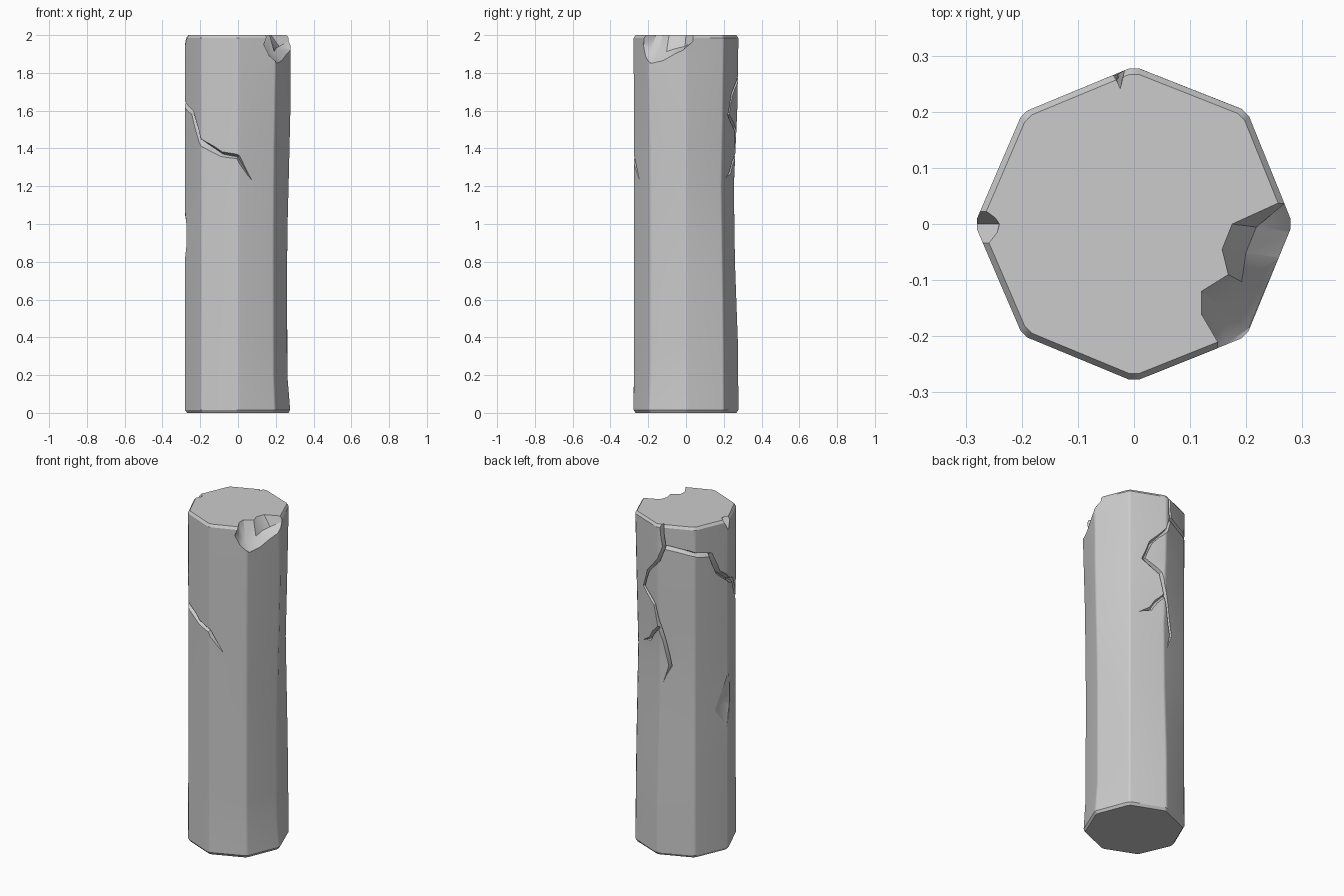
import bpy, bmesh, math
from mathutils import Vector

if "Cube" in bpy.data.objects:
    bpy.data.objects.remove(bpy.data.objects["Cube"])

# corner radii along the height; corner k sits at k * 45 degrees
DEFAULT = [(0, .281), (.4, .279), (1.2, .278), (2, .281)]
WORN = {
    0: [(0, .281), (.2, .264), (.9, .263), (1.3, .274), (1.6, .281), (2, .283)],
    1: [(0, .285), (.5, .281), (1.2, .268), (1.6, .277), (2, .285)],
    2: [(0, .281), (.35, .279), (.8, .262), (1.2, .256), (1.65, .277), (2, .281)],
    4: [(0, .284), (2, .284)],
    7: [(0, .281), (.2, .27), (.9, .268), (1.4, .273), (1.8, .283), (2, .284)],
}


def radius(k, z):
    pts = WORN.get(k % 8, DEFAULT)
    for (z0, r0), (z1, r1) in zip(pts, pts[1:]):
        if z <= z1:
            return r0 + (r1 - r0) * max(0, (z - z0) / (z1 - z0))
    return pts[-1][1]


def corner(k, z):
    a, r = math.radians(45 * k), radius(k, z)
    return Vector((r * math.cos(a), r * math.sin(a), z))


def on_surface(s, z):
    k = math.floor(s)
    return corner(k, z).lerp(corner(k + 1, z), s - k)


def loft(name, sections):
    """Skin closed sections into a capped solid."""
    bm = bmesh.new()
    rings = [[bm.verts.new(p) for p in sec] for sec in sections]
    n = len(rings[0])
    for a, b in zip(rings, rings[1:]):
        for i in range(n):
            j = (i + 1) % n
            bm.faces.new((a[i], a[j], b[j], b[i]))
    bm.faces.new(rings[0])
    bm.faces.new(rings[-1])
    return finish(name, bm)


def finish(name, bm):
    bmesh.ops.recalc_face_normals(bm, faces=bm.faces)
    me = bpy.data.meshes.new(name)
    bm.to_mesh(me)
    bm.free()
    ob = bpy.data.objects.new(name, me)
    bpy.context.collection.objects.link(ob)
    return ob


def hull(name, points):
    bm = bmesh.new()
    for p in points:
        bm.verts.new(p)
    bmesh.ops.convex_hull(bm, input=bm.verts)
    return finish(name, bm)


# column body: octagon with softened corners and bevelled rims
def ring(z, inset=0):
    out = []
    for k in range(8):
        for t in (-.045, .045):
            p = on_surface(k + t, z)
            f = 1 - inset / .28
            out.append(Vector((p.x * f, p.y * f, z)))
    return out


levels = [.015, .2, .35, .6, .8, 1.0, 1.2, 1.4, 1.6, 1.8, 1.985]
column = loft("stone_column",
              [ring(0, .011)] + [ring(z) for z in levels] + [ring(2, .011)])


# V-shaped crack cutter following (perimeter position, height) points
def crack(name, path, width, depth=.028, taper=(True, True)):
    pts = [on_surface(s, z) for s, z in path]
    secs = []
    last = len(pts) - 1
    for i, p in enumerate(pts):
        t = (pts[min(i + 1, last)] - pts[max(i - 1, 0)]).normalized()
        n = Vector((p.x, p.y, 0)).normalized()
        side = n.cross(t).normalized()
        end = (i == 0 and taper[0]) or (i == last and taper[1])
        w = width * (.1 if end else 1)
        d = depth * (.1 if end else 1)
        secs.append([p + n * .02 + side * w * .65,
                     p + n * .02 - side * w * .65,
                     p - n * d])
    return loft(name, secs)


cutters = [
    crack("crack_main", [(2.13, 2.03), (2.15, 1.95), (2.2, 1.87), (2.05, 1.786),
                         (1.58, 1.686), (1.38, 1.577), (1.86, 1.5), (1.95, 1.43),
                         (2.16, 1.295), (2.32, 1.144), (2.13, 1.045)],
          .026, taper=(False, True)),
    crack("crack_spur", [(2.0, 1.37), (1.75, 1.32), (1.6, 1.27), (1.28, 1.24)], .03,
          .022, taper=(False, True)),
    crack("crack_around", [(2.17, 1.87), (2.6, 1.854), (3.0, 1.838), (3.47, 1.812),
                           (3.69, 1.696), (4.0, 1.64), (4.2, 1.615), (4.5, 1.59),
                           (4.95, 1.44), (5.55, 1.37), (6.0, 1.355), (6.37, 1.235)],
          .034, taper=(False, True)),
]

# large broken corner: rim point, scooped middle, lower edge on the side
rim = [(.285, .05), (.175, 0), (.157, -.045), (.168, -.09),
       (.12, -.12), (.12, -.16), (.158, -.225)]
low = [(.29, .04, 1.99), (.277, -.015, 1.92), (.258, -.06, 1.9), (.232, -.12, 1.865),
       (.205, -.185, 1.85), (.165, -.213, 1.89), (.135, -.224, 1.95)]
secs = []
for (x, y), b in zip(rim, low):
    a, b = Vector((x, y, 2)), Vector(b)
    mid = a.lerp(b, .5) + Vector((-.008, .002, -.02))
    out = Vector((b.x, b.y, 0)).normalized() * .12
    up = Vector((0, 0, .06))
    far = b + out
    secs.append([a + up, a, mid, b, far, Vector((far.x, far.y, 2.06))])
cutters.append(loft("corner_break", secs))

# shallow flake on the left edge
flake = [(4.03, 1.08), (3.8, .97), (3.6, .865), (3.95, .75), (4.12, .88), (4.12, 1.0)]
pts = []
for s, z in flake:
    p = on_surface(s, z)
    n = Vector((p.x, p.y, 0)).normalized()
    pts += [p, p + n * .05]
cutters.append(hull("edge_flake", pts + [(-.262, .005, .97), (-.26, .01, .88)]))

# small nick on the left rim
cutters.append(hull("rim_nick", [(-.27, .045, 2.03), (-.24, 0, 2.03), (-.255, -.06, 2.03),
                                 (-.24, 0, 1.99), (-.287, .0, 1.93), (-.33, .045, 2.03),
                                 (-.33, -.06, 2.03), (-.33, 0, 1.93)]))

# carve all damage out of the column
bpy.context.view_layer.objects.active = column
column.select_set(True)
for c in cutters:
    c.hide_render = True
    m = column.modifiers.new(c.name, 'BOOLEAN')
    m.operation, m.solver, m.object = 'DIFFERENCE', 'EXACT', c
    m.use_self = True
    bpy.ops.object.modifier_apply(modifier=m.name)
for c in cutters:
    bpy.data.objects.remove(c)

# soft corners, crisp breaks
bpy.ops.object.shade_smooth_by_angle(angle=math.radians(30))
wn = column.modifiers.new("weighted", 'WEIGHTED_NORMAL')
wn.keep_sharp = True
